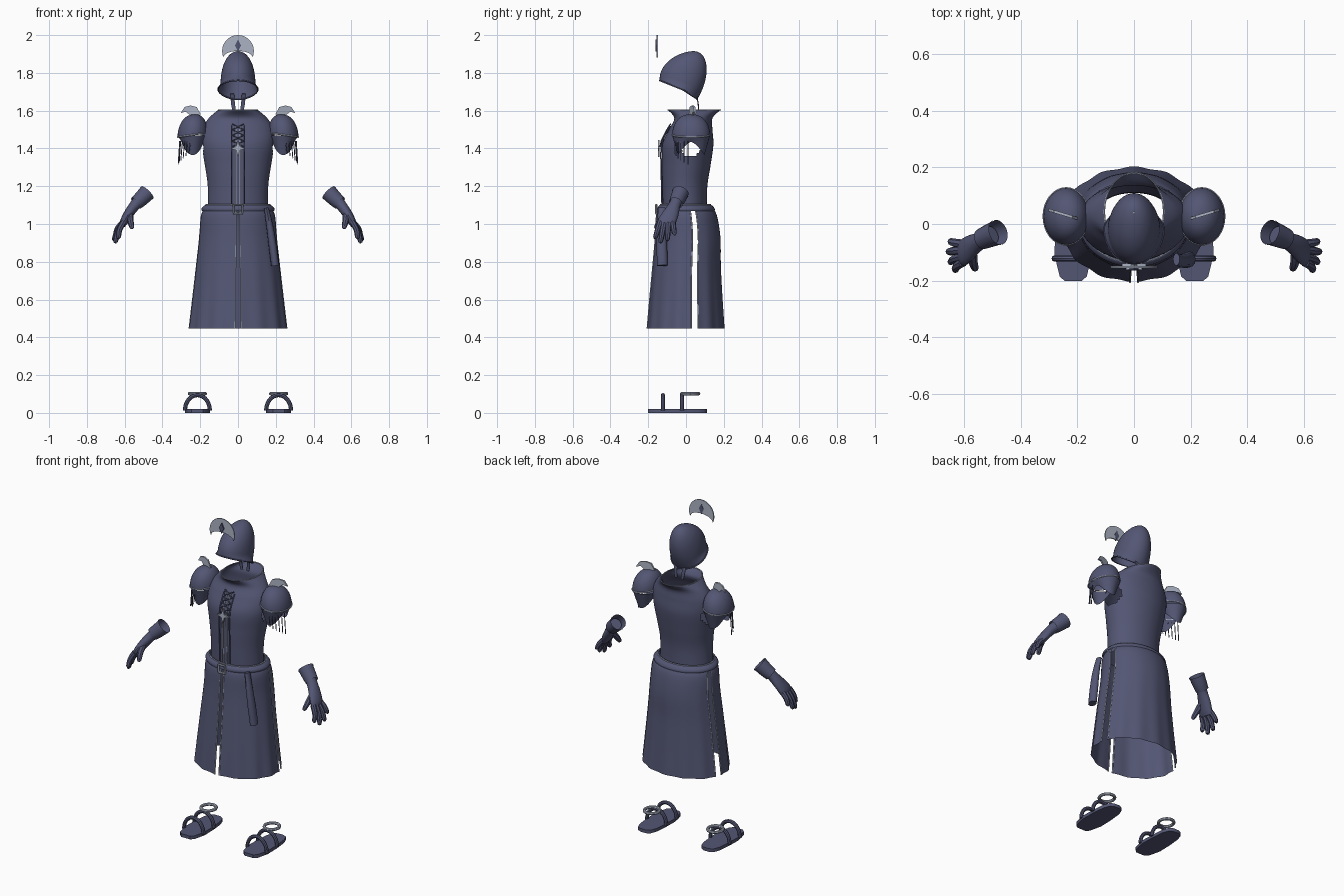
import bpy, bmesh, math
from math import sin, cos, pi
from mathutils import Vector

if "Cube" in bpy.data.objects:
    bpy.data.objects.remove(bpy.data.objects["Cube"])

def material(name, rgb):
    m = bpy.data.materials.new(name)
    m.diffuse_color = (*rgb, 1)
    m.use_nodes = True
    m.node_tree.nodes["Principled BSDF"].inputs["Base Color"].default_value = m.diffuse_color
    return m

SLATE = material("slate_cloth", (0.088, 0.094, 0.175))
SILVER = material("pale_silver", (0.41, 0.45, 0.55))

def finish(name, bm, mat, angle=40):
    bmesh.ops.recalc_face_normals(bm, faces=bm.faces)
    me = bpy.data.meshes.new(name)
    bm.to_mesh(me)
    bm.free()
    me.materials.append(mat)
    ob = bpy.data.objects.new(name, me)
    bpy.context.collection.objects.link(ob)
    bpy.ops.object.select_all(action='DESELECT')
    ob.select_set(True)
    bpy.context.view_layer.objects.active = ob
    bpy.ops.object.shade_smooth_by_angle(angle=math.radians(angle))
    return ob

def surface(name, fn, nu, nv, mat=SLATE, closed=True, caps=False, skip=None):
    """Grid of points fn(u, v), u around and v along, both 0..1."""
    bm = bmesh.new()
    cols = nu if closed else nu + 1
    rows = [[bm.verts.new(fn(i / nu, j / nv)) for i in range(cols)] for j in range(nv + 1)]
    for a, b in zip(rows, rows[1:]):
        for i in range(nu):
            k = (i + 1) % cols
            quad = (a[i], a[k], b[k], b[i])
            if not (skip and skip(sum((v.co for v in quad), Vector()) / 4)):
                bm.faces.new(quad)
    if caps:
        bm.faces.new(rows[0])
        bm.faces.new(rows[-1])
    return finish(name, bm, mat)

def spline(rows, t):
    """Smooth interpolation through rows of numbers."""
    n = len(rows) - 1
    i = min(int(t * n), n - 1)
    f = t * n - i
    p = [rows[max(0, min(n, i + k))] for k in (-1, 0, 1, 2)]
    return [b + 0.5 * f * (c - a + f * (2*a - 5*b + 4*c - d + f * (3*(b - c) + d - a)))
            for a, b, c, d in zip(*p)]

def tube(name, pts, radii, mat=SLATE, ref=(0, 1, 0), sides=10, steps=3, caps=True):
    """Tube through points; radii are one number or (along ref, across) per point."""
    if not isinstance(radii, list):
        radii = [radii] * len(pts)
    rows = [(*p, *(r if isinstance(r, tuple) else (r, r))) for p, r in zip(pts, radii)]
    def fn(u, v):
        q = spline(rows, v)
        t = (Vector(spline(rows, min(1, v + .02))[:3]) - Vector(spline(rows, max(0, v - .02))[:3])).normalized()
        side = (Vector(ref) - t * t.dot(Vector(ref))).normalized()
        return Vector(q[:3]) + side * q[3] * cos(2*pi*u) + t.cross(side) * q[4] * sin(2*pi*u)
    return surface(name, fn, sides, steps * (len(pts) - 1), mat, caps=caps)

def oval(row, a):
    """Point on a body cross-section (z, half width, front y, back y)."""
    z, rx, yf, yb = row
    return Vector((rx * cos(a), (yf + yb) / 2 + (yb - yf) / 2 * sin(a), z))

def plate(name, outline, depth, mat, place):
    """Flat outline (x, z) given a thickness along y, then placed."""
    bm = bmesh.new()
    f = bm.faces.new([bm.verts.new((x, -depth / 2, z)) for x, z in outline])
    ext = bmesh.ops.extrude_face_region(bm, geom=[f])
    bmesh.ops.translate(bm, verts=[g for g in ext['geom'] if isinstance(g, bmesh.types.BMVert)], vec=(0, depth, 0))
    for v in bm.verts:
        v.co = place(v.co)
    return finish(name, bm, mat)

def crescent(r, drop, n=24):
    """Moon outline, horns down; drop is the inner arc height at the middle."""
    a0 = -0.42
    outer = [(r * cos(a0 + (pi - 2*a0) * i / n), r * sin(a0 + (pi - 2*a0) * i / n)) for i in range(n + 1)]
    tx, tz = outer[-1]
    inner = [(tx * cos(pi * i / n), tz + (drop - tz) * sin(pi * i / n)) for i in range(1, n)]
    return outer + inner

# Tunic: open collar at the top, arm holes at the sides
TORSO = [(1.07, .16, -.122, .11), (1.2, .16, -.125, .113), (1.31, .175, -.127, .13),
         (1.42, .193, -.125, .145), (1.5, .188, -.09, .14), (1.56, .155, -.062, .14), (1.603, .105, -.095, .182)]
def armhole(c):
    return abs(c.x) > .1 and ((c.y - .025) / .06) ** 2 + ((c.z - 1.41) / .05) ** 2 < 1
surface("tunic", lambda u, v: oval(spline(TORSO, v), 2*pi*u), 64, 42, skip=armhole)
tube("collar_trim", [oval(TORSO[-1], 2*pi*i/32) for i in range(33)], .003, SILVER, (0, 0, 1), 6, 1)

# Skirt in three panels, with side slits and a front slit
SKIRT = [(1.095, .165, -.135, .13), (1.05, .194, -.155, .162), (.93, .205, -.162, .182),
         (.78, .222, -.175, .184), (.62, .241, -.19, .192), (.447, .262, -.205, .203)]
def skirt_panel(name, a0, a1):
    def fn(u, v):
        a = a0 + (a1 - a0) * u
        p = oval(spline(SKIRT, v), a)
        fold = 1 + .014 * v * v * (cos(14 * (a - pi/2)) - .6)
        p.x *= fold
        p.y *= fold
        return p
    surface(name, fn, 44, 20, closed=False)
    for k, u in enumerate((0, 1)):
        tube(f"{name}_edge_trim_{k}", [fn(u, .1 + .9 * i / 8) for i in range(9)], .0035, SILVER, sides=6)
skirt_panel("skirt_back", .33, pi - .33)
skirt_panel("skirt_front_left", -pi/2 + .055, .14)
skirt_panel("skirt_front_right", pi - .14, 3*pi/2 - .055)

# Belt with trim, buckle and hanging tail
BELT = [(1.07, .191, -.15, .152), (1.082, .193, -.152, .152), (1.098, .178, -.143, .138), (1.104, .164, -.13, .122)]
surface("belt", lambda u, v: oval(spline(BELT, v), 2*pi*u), 48, 6)
tube("belt_trim", [oval((1.103, .17, -.136, .129), 2*pi*i/32) for i in range(33)], .003, SILVER, (0, 0, 1), 6, 1)
B = [(-.023, -.158, 1.055), (.023, -.158, 1.055), (.023, -.158, 1.102), (-.023, -.158, 1.102)]
for k in range(4):
    tube(f"buckle_bar_{k}", [B[k], B[(k + 1) % 4]], .006, SILVER, sides=6)
tube("belt_tail", [(.15, -.125, 1.085), (.168, -.13, .99), (.184, -.128, .88), (.197, -.125, .78)],
     [(.022, .012), (.024, .018), (.028, .021), (.028, .021)], sides=12)

# Front placket with lacing and a star clasp
def front_y(z):
    rows = [spline(TORSO, i / 60) for i in range(61)]
    return min(rows, key=lambda r: abs(r[0] - z))[2]
for s in (-1, 1):
    for x, mat in ((.012, SILVER), (.034, SLATE)):
        tube("placket_trim", [(s * x, front_y(z) - .004, z) for z in (1.1, 1.2, 1.3, 1.38, 1.44, 1.48, 1.52)],
             .004, mat, sides=6)
for k in range(4):
    z = 1.41 + k * .03
    for s in (-1, 1):
        tube("lacing", [(-s * .03, front_y(z) - .01, z), (s * .03, front_y(z + .03) - .01, z + .03)], .004, sides=6)
star = [((.042 if i % 2 == 0 else .014) * sin(pi * i / 4), (.045 if i % 2 == 0 else .014) * cos(pi * i / 4)) for i in range(8)]
plate("star_clasp", star, .009, SILVER, lambda p: p + Vector((0, -.145, 1.4)))

# Helm: egg-shaped shell with a tilted open rim
def helm(u, v):
    a = 2 * pi * u
    t = sin(v * pi / 2)
    rim = 1.76 - .1 * (1 + sin(a)) / 2
    r = max(.0005, 1 - t ** 2.6) ** .5
    ry = .125 * r * (1 - .4 * (1 - t) ** 3 if sin(a) > 0 else 1)
    flare = 1 + .14 * max(0, 1 - 7 * t) * (1 - max(0, sin(a)))
    return Vector((.093 * r * flare * cos(a), -.015 + .055 * t ** 2 + ry * sin(a), rim + (1.915 - rim) * t))
surface("helm", helm, 40, 22)
tube("helm_rim", [helm(i / 32, 0) for i in range(33)], .004, ref=(0, 0, 1), sides=6, steps=1)
for s in (-1, 1):
    tube("neck_strap", [(s * .03, .053, 1.69), (s * .027, .064, 1.64), (s * .02, .066, 1.6)],
         [(.003, .011), (.003, .012), (.003, .01)], sides=6)

# Floating moon crest with a small gem
plate("moon_crest", crescent(.084, .0), .006, SILVER, lambda p: p + Vector((0, -.152, 1.916)))
plate("crest_gem", [(0, -.032), (.016, 0), (0, .032), (-.016, 0)], .014, SLATE,
      lambda p: p + Vector((0, -.155, 1.944)))

# Shoulder guards
def shoulder(s):
    cx, cy = s * .24, .027
    def dome(u, v):
        r = max(.001, cos(v * pi / 2)) ** .85
        return Vector((cx + s*.08 * r * cos(2*pi*u), cy + .1 * r * sin(2*pi*u),
                       1.472 + .108 * sin(v * pi / 2) - .012 * cos(2*pi*u) * r))
    surface("shoulder_dome", dome, 32, 14)
    tube("shoulder_rim", [dome(i / 32, 0) for i in range(33)], .004, SILVER, (0, 0, 1), 6, 1)
    def cup(u, v):
        a = 2 * pi * u
        r = 1 - .3 * v
        low = 1.435 - .07 * abs(sin(a)) ** 1.5
        return Vector((cx + s*.08 * r * cos(a), cy + .1 * r * sin(a), 1.468 + (low - 1.468) * v))
    surface("shoulder_cup", cup, 32, 6)
    # Thin fringe below the rim
    for k in range(6):
        a = -1.4 + k * .24
        x, y = cx + s * .07 * cos(a), cy + .088 * sin(a)
        tube("fringe", [(x, y, 1.44), (x + s * .008, y, 1.37 - .011 * k)], .0025, sides=5, steps=1)
    # Tilted moon ornament on top
    def place(p):
        c, n = cos(.3), sin(.3)
        x, z = p.x * c + p.z * n, p.z * c - p.x * n
        return Vector((s * (.242 + x), .032 + p.y + x * .3, 1.588 + z))
    horn = [(.04, -.02), (.032, .022), (.004, .04), (-.03, .042), (-.058, .018), (-.03, .016), (-.008, -.02)]
    plate("shoulder_moon", [(-x, z) for x, z in horn], .01, SILVER, place)

# Gloves: cuff, flattened palm, fingers
def glove(s):
    P = lambda *c: (s * c[0], c[1], c[2])
    tube("glove_cuff", [P(.482, -.03, 1.165), P(.512, -.042, 1.135), P(.54, -.054, 1.11)],
         [.044, .041, .037], sides=20, caps=False)
    tube("cuff_rim", [P(.48, -.029, 1.167), P(.485, -.031, 1.162)], [.0455, .0455], sides=20, caps=False)
    tube("glove_palm", [P(.505, -.04, 1.143), P(.545, -.06, 1.1), P(.575, -.078, 1.06), P(.602, -.1, 1.015), P(.612, -.105, .99)],
         [(.034, .034), (.031, .029), (.041, .026), (.048, .022), (.042, .014)], sides=16)
    tips = [(.648, -.062, .95), (.655, -.098, .92), (.648, -.134, .908), (.632, -.162, .93)]
    for k, (x, y, z) in enumerate(tips):
        b = (.606, -.071 - .022 * k, 1.01)
        m = [(p + q) / 2 for p, q in zip(b, (x, y, z))]
        tube(f"glove_finger_{k}", [P(*b), P(m[0] + .008, m[1], m[2]), P(x, y, z), P(x, y, z - .006)],
             [.016, .015, .012, .005], sides=8)
    tube("glove_thumb", [P(.575, -.09, 1.06), P(.57, -.132, 1.02), P(.562, -.156, .985), P(.56, -.162, .975)],
         [.02, .017, .013, .005], sides=8)

# Sandals: faceted sole, two arched straps, ankle ring
def sandal(s):
    cx = s * .215
    half = [(.03, -.202), (.048, -.185), (.066, -.11), (.064, -.02), (.056, .06), (.042, .097), (.02, .11)]
    outline = half + [(-x, y) for x, y in reversed(half)]
    # outline lies flat: plate depth becomes sole height
    plate("sandal_sole", outline, .02, SLATE, lambda p: Vector((cx + p.x, p.z, p.y + .01)))
    for y in (-.122, -.022):
        pts = [(cx + .066 * cos(pi * i / 10), y, .012 + .082 * sin(pi * i / 10)) for i in range(11)]
        tube("sandal_strap", pts, [(.011, .011)] * 11, sides=8, steps=2)
    ring = [(cx + .042 * cos(pi * i / 12), .022 + .045 * sin(pi * i / 12), .102) for i in range(25)]
    tube("ankle_ring", ring, .009, SILVER, ref=(0, 0, 1), sides=8, steps=1)

for side in (-1, 1):
    shoulder(side)
    glove(side)
    sandal(side)
